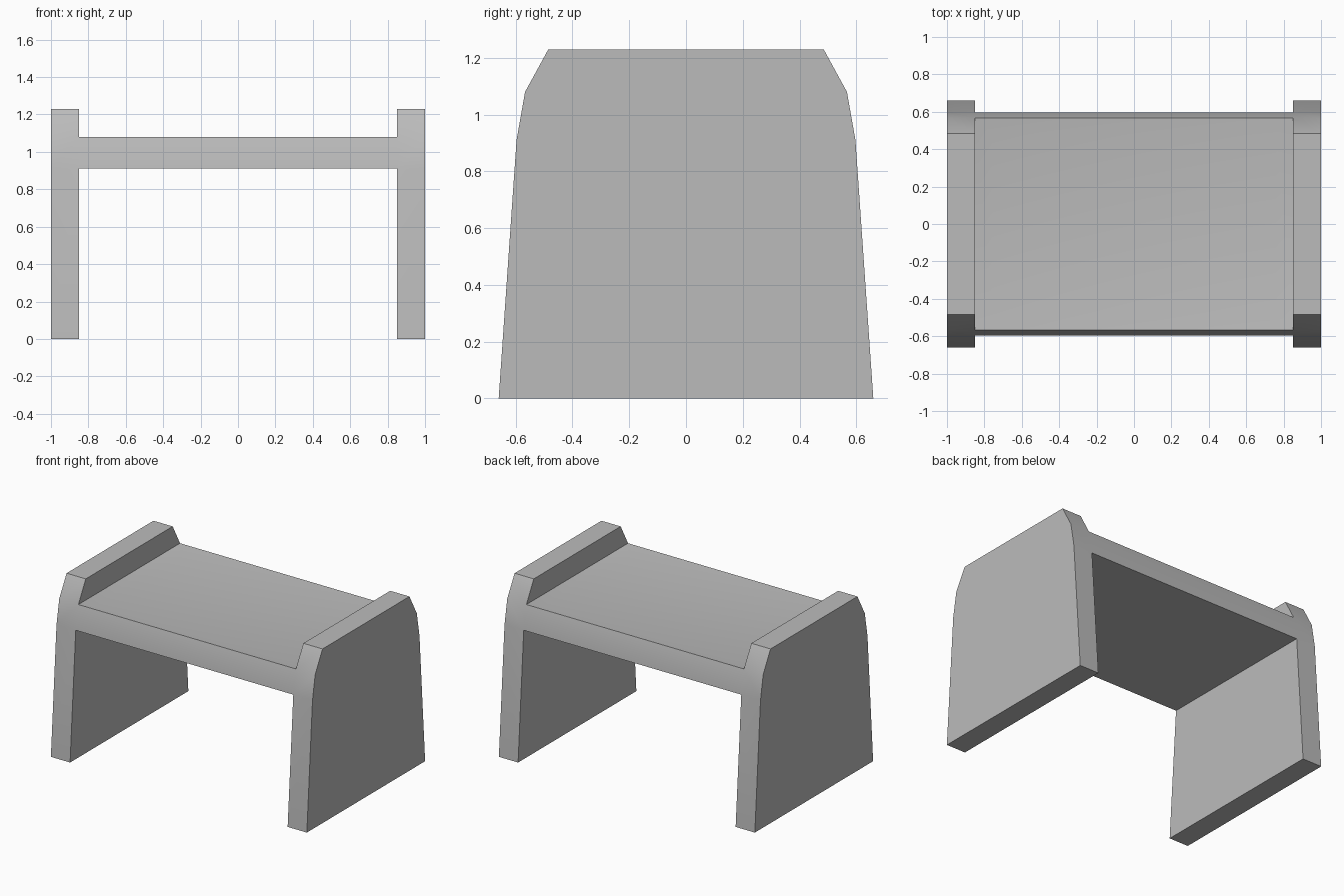
import bpy
import bmesh
import math

cube = bpy.data.objects.get("Cube")
if cube:
    bpy.data.objects.remove(cube, do_unlink=True)

# Plain grey finish
grey = bpy.data.materials.new("plain_grey")
grey.use_nodes = True
colour = (0.5, 0.5, 0.5, 1.0)
grey.diffuse_color = colour
grey.node_tree.nodes["Principled BSDF"].inputs["Base Color"].default_value = colour

# Tapered side outline as (half depth, height), and the panel and seat stations along x
OUTLINE = [(0.66, 0.0), (0.597, 0.91), (0.567, 1.08), (0.485, 1.23)]
STATIONS = [-1.0, -0.85, 0.85, 1.0]
SEAT_ROW, SEAT_SPAN = 1, 1
ROWS, SPANS = range(len(OUTLINE) - 1), range(len(STATIONS) - 1)


def solid(row, span):
    """Side panels fill every row; the seat bridges only its own row."""
    return row in ROWS and span in SPANS and (span != SEAT_SPAN or row == SEAT_ROW)


bm = bmesh.new()
verts = {}
for i, x in enumerate(STATIONS):
    for j, (y, z) in enumerate(OUTLINE):
        for side in (-1, 1):
            verts[i, j, side] = bm.verts.new((x, side * y, z))


def face(*keys):
    return bm.faces.new([verts[k] for k in keys])


# One continuous shell: outer faces only where a solid block meets air
for j in ROWS:
    for i in SPANS:
        if not solid(j, i):
            continue
        for s in (-1, 1):
            face((i, j, s), (i + 1, j, s), (i + 1, j + 1, s), (i, j + 1, s))
        for step, end in ((-1, i), (1, i + 1)):
            if not solid(j, i + step):
                face((end, j, -1), (end, j, 1), (end, j + 1, 1), (end, j + 1, -1))
        for step, level in ((-1, j), (1, j + 1)):
            if not solid(j + step, i):
                face((i, level, -1), (i + 1, level, -1), (i + 1, level, 1), (i, level, 1))

loose = [v for v in bm.verts if not v.link_faces]
bmesh.ops.delete(bm, geom=loose, context='VERTS')
bmesh.ops.recalc_face_normals(bm, faces=bm.faces[:])

# Shallow dish in the seat top
seat_top = [f for f in bm.faces
            if f.normal.z > 0.9 and abs(f.calc_center_median().x) < 0.1]
bmesh.ops.inset_region(bm, faces=seat_top, thickness=0.13, depth=-0.015)

mesh = bpy.data.meshes.new("bench")
bm.to_mesh(mesh)
bm.free()
mesh.materials.append(grey)
bench = bpy.data.objects.new("bench", mesh)
bpy.context.collection.objects.link(bench)

# Soft shading over the curved edges, crisp corners elsewhere
bpy.ops.object.select_all(action='DESELECT')
bench.select_set(True)
bpy.context.view_layer.objects.active = bench
bpy.ops.object.shade_smooth_by_angle(angle=math.radians(30))
